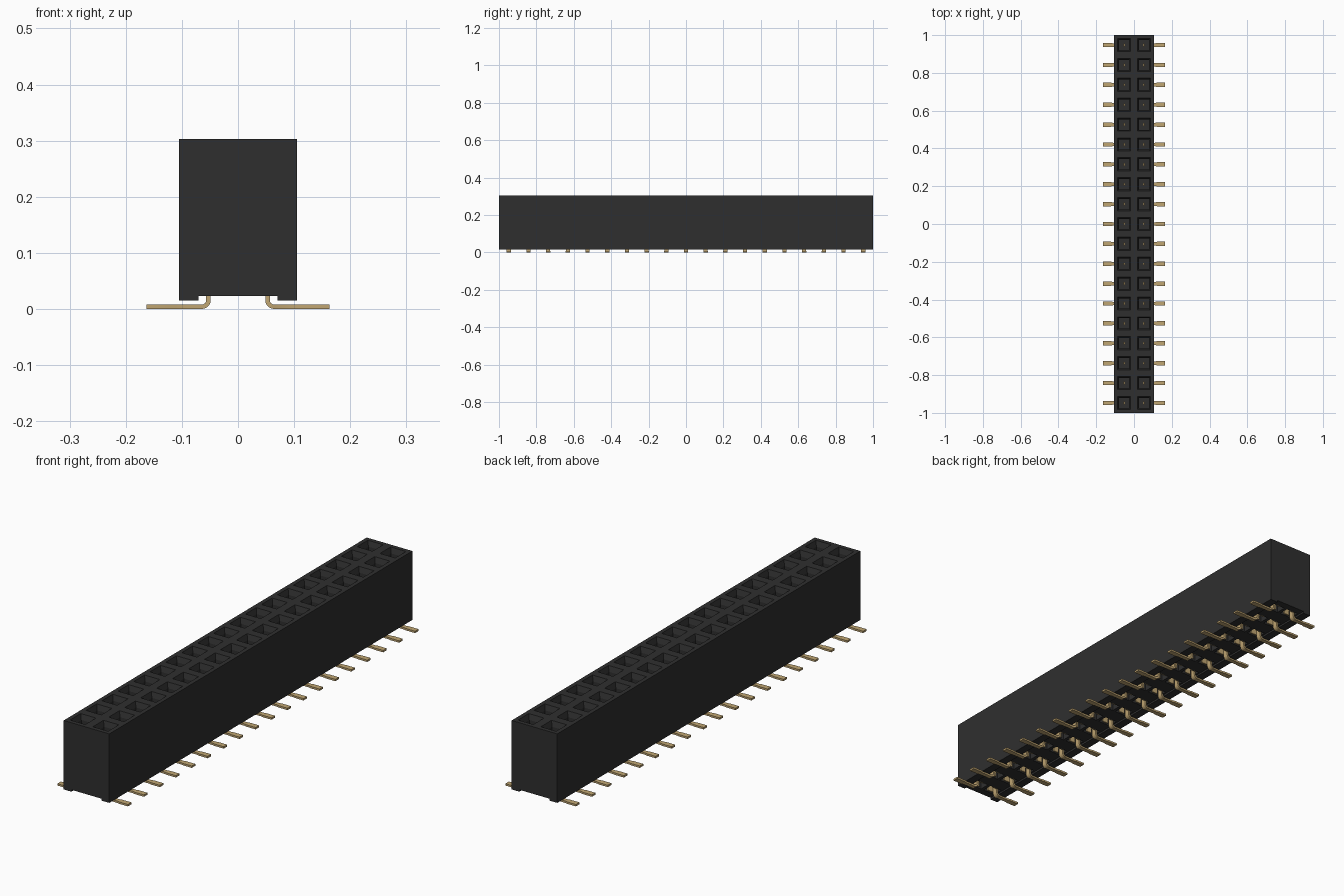
import bpy, bmesh, math
from mathutils import Vector

if "Cube" in bpy.data.objects:
    bpy.data.objects.remove(bpy.data.objects["Cube"], do_unlink=True)

ROWS = 19
PITCH = 2 / ROWS
COL = PITCH / 2            # x of each contact column
TOP, CEIL, FOOT = 0.303, 0.023, 0.015


def material(name, rgb, rough):
    m = bpy.data.materials.new(name)
    m.use_nodes = True
    m.diffuse_color = (*rgb, 1)
    b = m.node_tree.nodes["Principled BSDF"]
    b.inputs["Base Color"].default_value = (*rgb, 1)
    b.inputs["Roughness"].default_value = rough
    return m


black = material("black plastic", (0.028, 0.028, 0.028), 0.6)
gold = material("gold plating", (0.53, 0.38, 0.17), 0.5)


def finish(bm, name, mat):
    bmesh.ops.recalc_face_normals(bm, faces=bm.faces)
    me = bpy.data.meshes.new(name)
    bm.to_mesh(me)
    bm.free()
    me.materials.append(mat)
    ob = bpy.data.objects.new(name, me)
    bpy.context.collection.objects.link(ob)
    return ob


def row_y(i):
    return (i - (ROWS - 1) / 2) * PITCH


def sink(bm, faces, dz):
    """Extrude each face along z, leaving a straight-walled pocket."""
    out = bmesh.ops.extrude_discrete_faces(bm, faces=faces)["faces"]
    for f in out:
        bmesh.ops.translate(bm, verts=f.verts, vec=(0, 0, dz))
    return out


# Housing: grooved profile swept along y
W = PITCH
profile = [(-W, TOP), (-W, FOOT), (-0.07, FOOT), (-0.07, CEIL),
           (0.07, CEIL), (0.07, FOOT), (W, FOOT), (W, TOP)]
bm = bmesh.new()
face = bm.faces.new([bm.verts.new((x, -1, z)) for x, z in profile])
ext = bmesh.ops.extrude_face_region(bm, geom=[face])["geom"]
bmesh.ops.translate(bm, verts=[v for v in ext if isinstance(v, bmesh.types.BMVert)],
                    vec=(0, 2, 0))
bmesh.ops.recalc_face_normals(bm, faces=bm.faces)

# Split into one cell per contact
cuts = [((0, 0, 0), (1, 0, 0))]
cuts += [((0, -1 + i * PITCH, 0), (0, 1, 0)) for i in range(1, ROWS)]
for co, no in cuts:
    bmesh.ops.bisect_plane(bm, geom=bm.verts[:] + bm.edges[:] + bm.faces[:],
                           plane_co=co, plane_no=no)
bm.normal_update()

# Sockets: chamfered lead-in, then a deep square hole
cells = [f for f in bm.faces if f.normal.z > 0.9]
bmesh.ops.inset_individual(bm, faces=cells, thickness=(PITCH - 0.056) / 2)
bmesh.ops.inset_individual(bm, faces=cells, thickness=0.011, depth=-0.022)
sink(bm, cells, -0.15)

# Contact slots in the groove ceiling
bm.normal_update()
slots = [f for f in bm.faces
         if f.normal.z < -0.9 and abs(f.calc_center_median().z - CEIL) < 1e-4]
bmesh.ops.inset_individual(bm, faces=slots, thickness=0.010)
for f in slots:
    cy = f.calc_center_median().y
    for v in f.verts:
        v.co.y = cy + math.copysign(0.022, v.co.y - cy)
sink(bm, slots, 0.045)
finish(bm, "housing", black)

# Pin centreline (x, z, width): foot, rounded bend, stem
path = [(0.163, 0.004, 0.023), (0.122, 0.004, 0.023),
        (0.112, 0.004, 0.018), (0.066, 0.004, 0.018)]
R = 0.012
for k in range(1, 6):
    a = math.radians(18 * k)
    path.append((COL + R - R * math.sin(a), 0.004 + R - R * math.cos(a), 0.022))
path += [(COL, 0.06, 0.022), (COL, 0.07, 0.015), (COL, 0.142, 0.015)]


def add_pin(bm, side, y):
    """Sweep a rectangular section along the centreline."""
    pts = [Vector((p[0], 0, p[1])) for p in path]
    rings = []
    for i, p in enumerate(pts):
        t = (pts[min(i + 1, len(pts) - 1)] - pts[max(i - 1, 0)]).normalized()
        n = Vector((-t.z, 0, t.x)) * 0.004
        w = path[i][2] / 2
        ring = []
        for s, dy in ((1, -w), (1, w), (-1, w), (-1, -w)):
            q = p + n * s
            ring.append(bm.verts.new((side * q.x, y + dy, q.z)))
        rings.append(ring)
    for a, b in zip(rings, rings[1:]):
        for j in range(4):
            bm.faces.new((a[j], a[(j + 1) % 4], b[(j + 1) % 4], b[j]))
    bm.faces.new(rings[0])
    bm.faces.new(rings[-1])


def add_box(bm, centre, size):
    vs = bmesh.ops.create_cube(bm, size=1)["verts"]
    bmesh.ops.scale(bm, vec=size, verts=vs)
    bmesh.ops.translate(bm, vec=centre, verts=vs)


# Pins and the spring leaves inside the slots, one object per side
for side, label in ((1, "left"), (-1, "right")):
    pins, leaves = bmesh.new(), bmesh.new()
    for i in range(ROWS):
        y = row_y(i)
        add_pin(pins, side, y)
        for s in (-1, 1):
            add_box(leaves, (side * 0.036, y + s * 0.016, 0.048), (0.026, 0.005, 0.044))
    ob = finish(pins, label + "_pins", gold)
    finish(leaves, label + "_spring_leaves", gold)
    bpy.ops.object.select_all(action='DESELECT')
    ob.select_set(True)
    bpy.context.view_layer.objects.active = ob
    bpy.ops.object.shade_smooth_by_angle(angle=math.radians(30))
